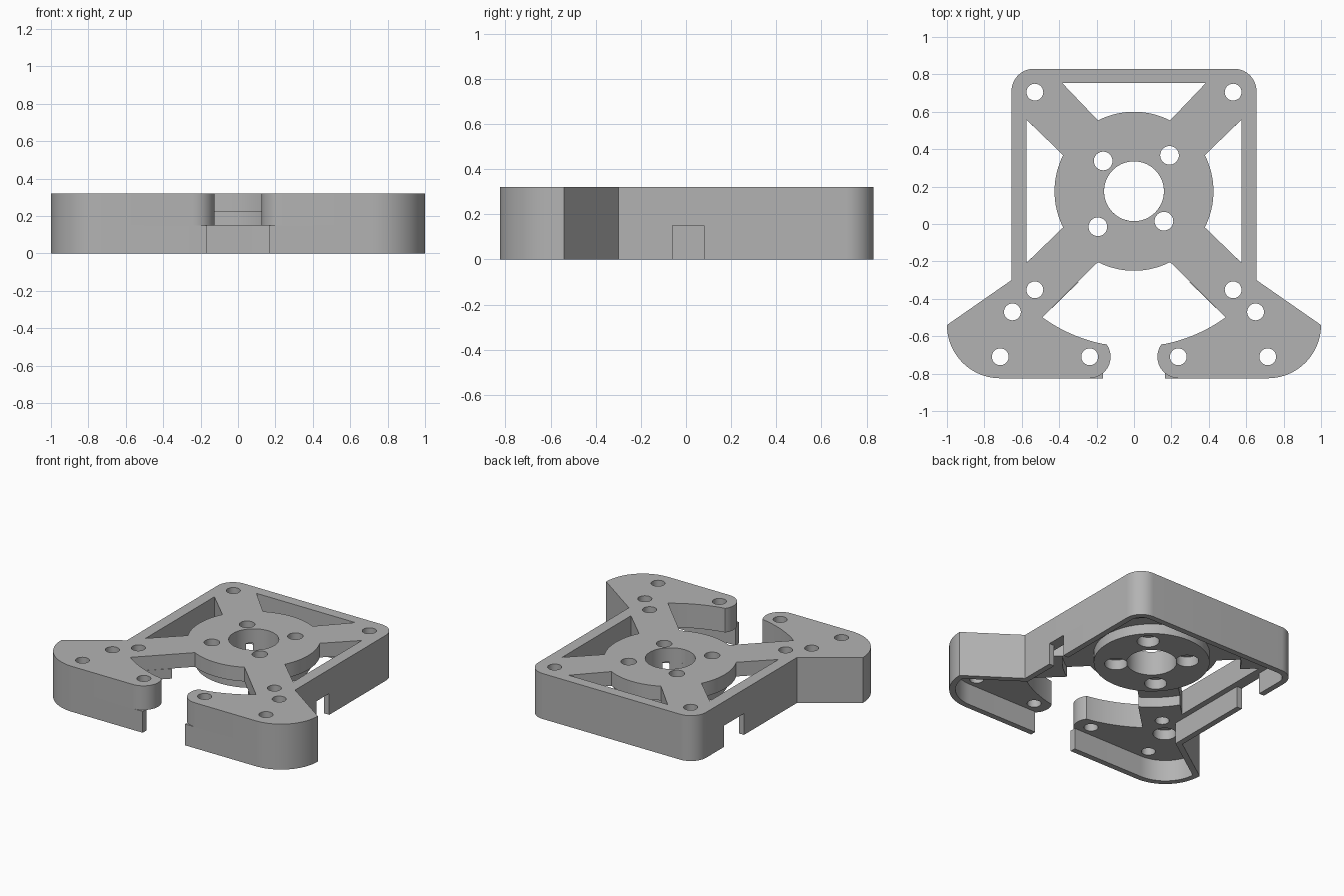
import bpy, math, mathutils
from mathutils import Vector

cube = bpy.data.objects.get("Cube")
if cube:
    bpy.data.objects.remove(cube)

HUB = (0, 0.175)
TOP, FLOOR, RECESS, WALL = 0.32, 0.15, 0.22, 0.04

grey = bpy.data.materials.new("grey plastic")
grey.use_nodes = True
grey.diffuse_color = (0.45, 0.45, 0.45, 1)
grey.node_tree.nodes["Principled BSDF"].inputs["Base Color"].default_value = (0.45, 0.45, 0.45, 1)


def arc(centre, r, a0, a1, n=16):
    angles = [math.radians(a0 + (a1 - a0) * i / n) for i in range(n + 1)]
    return [(centre[0] + r * math.cos(a), centre[1] + r * math.sin(a)) for a in angles]


def circle(centre, r, n=32):
    return arc(centre, r, 0, 360, n)[:-1]


def flip(points):
    return [(-x, y) for x, y in reversed(points)]


def mirrored(half):
    """Close a right-hand half outline with its mirror image."""
    return half + flip(half)


def area(points):
    return sum(a[0] * b[1] - b[0] * a[1] for a, b in zip(points, points[1:] + points[:1]))


def inset(points, d):
    """Move a counter-clockwise outline inwards by d."""
    pts = [Vector(p) for p in points]
    result = []
    for i, p in enumerate(pts):
        a = (p - pts[i - 1]).normalized()
        b = (pts[(i + 1) % len(pts)] - p).normalized()
        na, nb = Vector((-a.y, a.x)), Vector((-b.y, b.x))
        result.append(tuple(p + (na + nb) * d / (1 + na.dot(nb))))
    return result


def plate(name, outline, holes, z0, z1):
    """Flat solid with holes; outline runs one way, holes the other."""
    loops = [outline if area(outline) > 0 else outline[::-1]]
    loops += [h if area(h) < 0 else h[::-1] for h in holes]
    flat = [p for loop in loops for p in loop]
    n = len(flat)
    verts = [(x, y, z) for z in (z0, z1) for x, y in flat]
    faces = []
    triangles = mathutils.geometry.tessellate_polygon(
        [[Vector((x, y, 0)) for x, y in loop] for loop in loops])
    for tri in triangles:
        a, b, c = tri if area([flat[i] for i in tri]) > 0 else tri[::-1]
        faces += [(c, b, a), (n + a, n + b, n + c)]
    start = 0
    for loop in loops:
        m = len(loop)
        for k in range(m):
            i, j = start + k, start + (k + 1) % m
            faces.append((i, j, n + j, n + i))
        start += m
    mesh = bpy.data.meshes.new(name)
    mesh.from_pydata(verts, [], faces)
    mesh.update()
    mesh.materials.append(grey)
    obj = bpy.data.objects.new(name, mesh)
    bpy.context.scene.collection.objects.link(obj)
    bpy.ops.object.select_all(action="DESELECT")
    obj.select_set(True)
    bpy.context.view_layer.objects.active = obj
    bpy.ops.object.shade_smooth_by_angle(angle=math.radians(25))


# Shared curves, right-hand side
foot = arc((0.715, -0.54), 0.285, -90, 0, 20) + [(0.655, -0.3)]
corner = arc((0.535, 0.71), 0.12, 0, 90)
foot_inner = (arc(HUB, 0.833, -54, -80)[:-1]
              + arc((0.24, -0.71), 0.115, 145, 270))

# Thin skirt in three runs, broken by the front gap and two cable notches
runs = {
    "skirt_front_left": [(0.165, -0.825)] + foot + [(0.655, -0.06)],
    "skirt_rear": [(0.655, 0.08)] + mirrored(corner) + [(-0.655, 0.51)],
    "skirt_front_right": [(-0.655, 0.29)] + flip(foot) + [(-0.165, -0.825)],
}
inner = inset([p for run in runs.values() for p in run], WALL)
for name, run in runs.items():
    inside, inner = inner[:len(run)], inner[len(run):]
    plate(name, run + inside[::-1], [], 0, FLOOR)

# Corner and foot through holes
mount_holes = []
wide_holes = []
for s in (-1, 1):
    for x, y in ((0.53, 0.705), (0.53, -0.352), (0.715, -0.71), (0.237, -0.71)):
        mount_holes.append(circle((s * x, y), 0.045))
    wide_holes.append((s * 0.65, -0.47))

# Lower frame: rails, corners and feet around the round recess
frame = mirrored(
    [(0.385, 0.755)]
    + arc(HUB, 0.57, 58.6, 31.4)
    + [(0.575, 0.558), (0.575, -0.208)]
    + arc(HUB, 0.57, -31.4, -58.6)
    + foot_inner + foot + corner)
plate("lower_frame", frame,
      mount_holes + [circle(c, 0.075) for c in wide_holes], FLOOR, RECESS)

# Hub boss: two screw pockets break into the bore, two stand clear of it
bore = []
for a in (-45, 135):
    pocket = arc(HUB, 0.228, a, a, 1)[0]
    bore += arc(pocket, 0.073, a + 197.5, a + 522.5, 32)
    bore += arc(HUB, 0.16, a + 8.5, a + 171.5, 24)
clear_screws = [(0.19, 0.367), (-0.193, -0.015)]
plate("hub_boss", circle(HUB, 0.37, 64),
      [bore] + [circle(c, 0.071) for c in clear_screws], FLOOR, RECESS)

# Top plate: hub disc, four arms, feet and the window openings
top = mirrored(arc(HUB, 0.425, -90, -63, 10)[1:] + foot_inner + foot + corner)
back_window = arc(HUB, 0.425, 117, 63) + [(0.385, 0.755), (-0.385, 0.755)]
side_window = arc(HUB, 0.425, 27, -27) + [(0.575, -0.208), (0.575, 0.558)]
screws = clear_screws + [(-0.165, 0.337), (0.16, 0.015)]
plate("top_plate", top,
      [back_window, side_window, flip(side_window), circle(HUB, 0.16, 64)]
      + [circle(c, 0.05) for c in screws]
      + mount_holes + [circle(c, 0.045) for c in wide_holes], RECESS, TOP)
